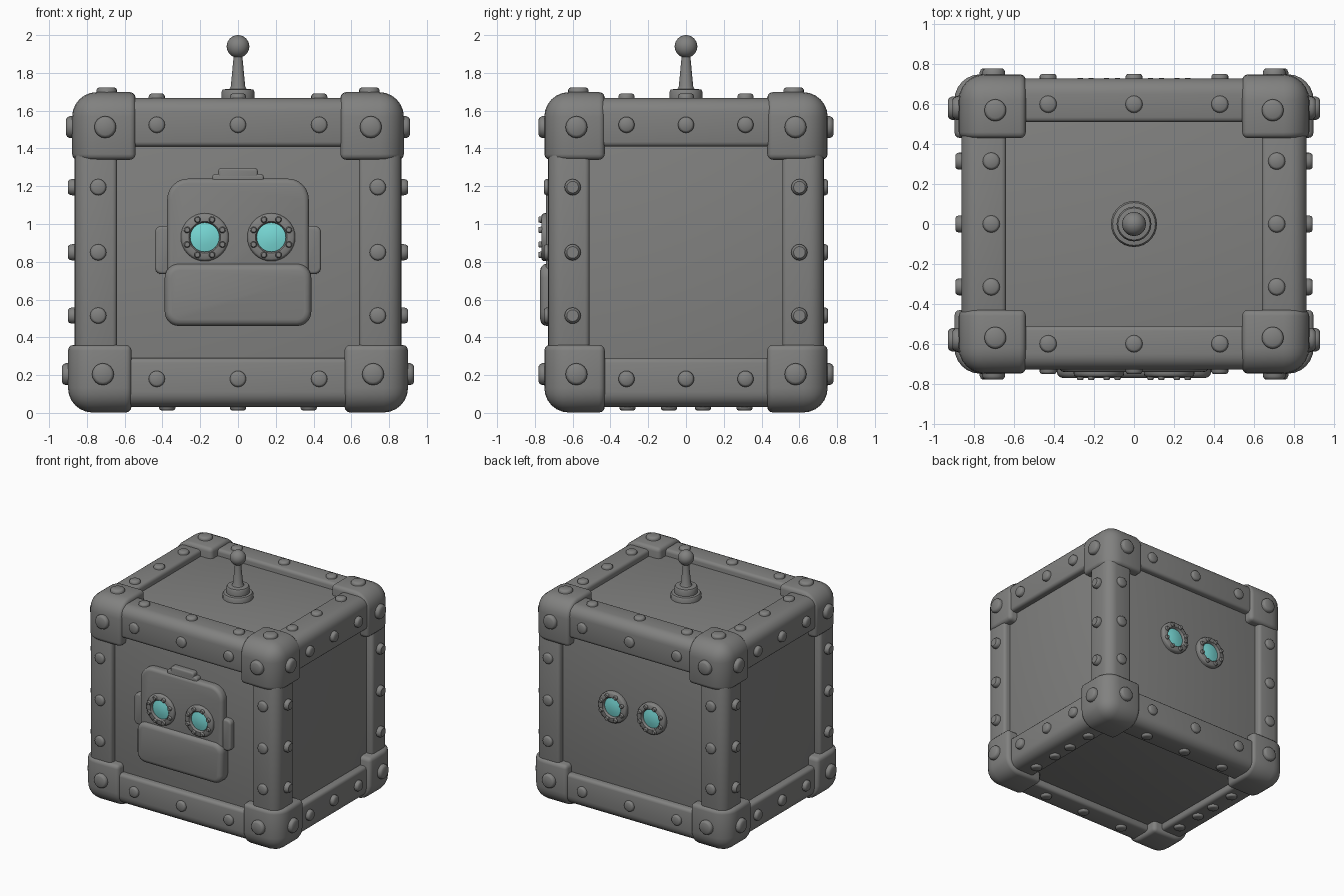
import bpy, bmesh, math
from mathutils import Vector, Matrix

if "Cube" in bpy.data.objects:
    bpy.data.objects.remove(bpy.data.objects["Cube"])

CZ = 0.85  # height of the box centre


def material(name, rgb):
    m = bpy.data.materials.new(name)
    m.diffuse_color = (*rgb, 1)
    m.use_nodes = True
    m.node_tree.nodes["Principled BSDF"].inputs["Base Color"].default_value = m.diffuse_color
    return m


METAL = material("grey_metal", (0.22, 0.22, 0.215))
GLASS = material("cyan_glass", (0.19, 0.70, 0.68))


def finish(name, bm, mat=METAL):
    bmesh.ops.recalc_face_normals(bm, faces=bm.faces)
    me = bpy.data.meshes.new(name)
    bm.to_mesh(me)
    bm.free()
    me.materials.append(mat)
    me.polygons.foreach_set("use_smooth", [True] * len(me.polygons))
    me.set_sharp_from_angle(angle=math.radians(42))
    ob = bpy.data.objects.new(name, me)
    bpy.context.collection.objects.link(ob)
    return ob


def soft_box(name, lo, hi, rule, big, small):
    """Box with a wide bevel where rule(edge midpoint in -1..1) holds, narrow elsewhere."""
    lo, hi = Vector(lo), Vector(hi)
    mid, half = (lo + hi) / 2, (hi - lo) / 2
    bm = bmesh.new()
    bmesh.ops.create_cube(bm, size=2)
    wide = [e for e in bm.edges if rule((e.verts[0].co + e.verts[1].co) / 2)]
    for v in bm.verts:
        v.co = Vector([v.co[i] * half[i] + mid[i] for i in range(3)])
    if wide:
        bmesh.ops.bevel(bm, geom=wide, offset=big, segments=6, profile=0.5, affect='EDGES')
    sharp = [e for e in bm.edges if len(e.link_faces) == 2 and e.calc_face_angle() > math.radians(45)]
    bmesh.ops.bevel(bm, geom=sharp, offset=small, segments=3, profile=0.5, affect='EDGES',
                    clamp_overlap=True)
    return finish(name, bm)


def outward(signs):
    """Picks edges that lie on two outward sides."""
    return lambda m: sum(1 for i in range(3) if signs[i] and m[i] * signs[i] > 0.9) >= 2


def span(sign, inner, outer):
    return (inner, outer) if sign > 0 else (-outer, -inner)


def lathe(bm, pts, loc, axis=(0, 0, 1), n=20):
    """Revolves (radius, height) points round an axis."""
    mat = Matrix.Translation(loc) @ Vector(axis).to_track_quat('Z', 'Y').to_matrix().to_4x4()
    rows = []
    for r, h in pts:
        count = 1 if r < 1e-5 else n
        rows.append([bm.verts.new(mat @ Vector((r * math.cos(2 * math.pi * k / n),
                                                r * math.sin(2 * math.pi * k / n), h)))
                     for k in range(count)])
    for a, b in zip(rows, rows[1:]):
        for k in range(n):
            j = (k + 1) % n
            quad = [a[k % len(a)], a[j % len(a)], b[j % len(b)], b[k % len(b)]]
            bm.faces.new(list(dict.fromkeys(quad)))


# recessed panels: one core box
soft_box("panels", (-0.81, -0.68, CZ - 0.765), (0.81, 0.68, CZ + 0.765), lambda m: False, 0, 0.01)

# frame beams along each box edge
IN = (0.64, 0.51, 0.56)
OUT = (0.865, 0.73, 0.8175)
for axis, label in enumerate(("cross", "side", "upright")):
    p, q = [i for i in range(3) if i != axis]
    for sp in (-1, 1):
        for sq in (-1, 1):
            lo, hi, s = [0] * 3, [0] * 3, [0, 0, 0]
            lo[axis], hi[axis] = -IN[axis] - 0.05, IN[axis] + 0.05
            lo[p], hi[p] = span(sp, IN[p], OUT[p])
            lo[q], hi[q] = span(sq, IN[q], OUT[q])
            s[p], s[q] = sp, sq
            lo[2] += CZ
            hi[2] += CZ
            soft_box(label + "_beam", lo, hi, outward(s), 0.08, 0.025)

# corner caps, slightly wider at the foot
for sx in (-1, 1):
    for sy in (-1, 1):
        for sz in (-1, 1):
            dx = -0.011 * sz
            x, y, z = span(sx, 0.553 + dx, 0.889 + dx), span(sy, 0.43, 0.75), span(sz, 0.49, 0.848)
            soft_box("corner_cap", (x[0], y[0], z[0] + CZ), (x[1], y[1], z[1] + CZ),
                     outward((sx, sy, sz)), 0.13, 0.03)


# rivets
def rivet(bm, loc, axis, r, h):
    lathe(bm, [(0, h), (r * 0.72, h), (r * 0.9, h * 0.8), (r, h * 0.4), (r, -0.04)], loc, axis, 16)


bm = bmesh.new()
for s in (-1, 1):
    # front and back
    for x in (-0.43, 0, 0.43):
        for z in (0.18, 1.525):
            rivet(bm, (x, s * 0.73, z), (0, s, 0), 0.043, 0.022)
        # top, front and back beams
        rivet(bm, (x, s * 0.60, 1.665), (0, 0, 1), 0.043, 0.025)
        rivet(bm, (x * 0.87, s * 0.60, 0.0325), (0, 0, -1), 0.043, 0.02)
    # left and right
    for y in (-0.315, 0, 0.315):
        for z in (0.18, 1.525):
            rivet(bm, (s * 0.865, y, z), (s, 0, 0), 0.043, 0.03)
        rivet(bm, (s * 0.715, y, 1.665), (0, 0, 1), 0.043, 0.025)
    for y in (-0.31, -0.09, 0.09, 0.31):
        rivet(bm, (s * 0.715, y, 0.0325), (0, 0, -1), 0.043, 0.02)
    # uprights and corner caps
    for t in (-1, 1):
        for z in (0.515, 0.85, 1.195):
            rivet(bm, (s * 0.74, t * 0.73, z), (0, t, 0), 0.043, 0.022)
            rivet(bm, (s * 0.865, t * 0.60, z), (s, 0, 0), 0.043, 0.035)
        for z, x, d in ((0.205, 0.715, 0.90), (1.513, 0.703, 0.878)):
            rivet(bm, (s * x, t * 0.75, z), (0, t, 0), 0.058, 0.03)
            rivet(bm, (s * d, t * 0.58, z), (s, 0, 0), 0.058, 0.032)
        rivet(bm, (s * 0.695, t * 0.57, 1.698), (0, 0, 1), 0.055, 0.025)
finish("rivets", bm)


# face plates on the front
def along_y(m):
    return abs(m.y) < 0.1


soft_box("head_plate", (-0.375, -0.742, 0.50), (0.375, -0.66, 1.24), along_y, 0.11, 0.025)
soft_box("jaw_plate", (-0.388, -0.772, 0.46), (0.388, -0.66, 0.79), along_y, 0.075, 0.035)
soft_box("head_tab_lower", (-0.137, -0.73, 1.18), (0.137, -0.66, 1.265), along_y, 0.02, 0.012)
soft_box("head_tab", (-0.105, -0.73, 1.18), (0.105, -0.66, 1.297), along_y, 0.02, 0.012)
for s in (-1, 1):
    x = span(s, 0.33, 0.44)
    soft_box("ear_plate", (x[0], -0.725, 0.735), (x[1], -0.66, 0.99), along_y, 0.035, 0.015)

# eyes, on the front and on the back
for side, depth in ((-1, 0.763), (1, 0.712)):
    for x in (-0.176, 0.176):
        at, axis = (x, side * depth, 0.93), (0, side, 0)
        bm = bmesh.new()
        lathe(bm, [(0.077, -0.05), (0.077, -0.005), (0.084, 0.003), (0.114, 0.003),
                   (0.124, -0.004), (0.127, -0.015), (0.127, -0.08)], at, axis, 32)
        for k in range(8):
            a = math.radians(22.5 + 45 * k)
            rivet(bm, (x + 0.101 * math.cos(a), side * depth, 0.93 + 0.101 * math.sin(a)),
                  axis, 0.017, 0.019)
        finish("eye_ring", bm)
        bm = bmesh.new()
        lathe(bm, [(0, -0.006), (0.04, -0.009), (0.079, -0.018)], at, axis, 32)
        bmesh.ops.recalc_face_normals(bm, faces=bm.faces)
        if sum(f.normal.y for f in bm.faces) * side < 0:
            bmesh.ops.reverse_faces(bm, faces=bm.faces)
        lens = finish("eye_lens", bm, GLASS)

# antenna with flange and ball
bm = bmesh.new()
lathe(bm, [(0, 1.60), (0.115, 1.60), (0.115, 1.645), (0.107, 1.657), (0.087, 1.66),
           (0.087, 1.70), (0.08, 1.712), (0.045, 1.716), (0.038, 1.73), (0.022, 1.90), (0, 1.90)],
      (0, 0, 0), n=28)
finish("antenna_rod", bm)
bm = bmesh.new()
bmesh.ops.create_uvsphere(bm, u_segments=28, v_segments=16, radius=0.06,
                          matrix=Matrix.Translation((0, 0, 1.94)))
finish("antenna_ball", bm)
